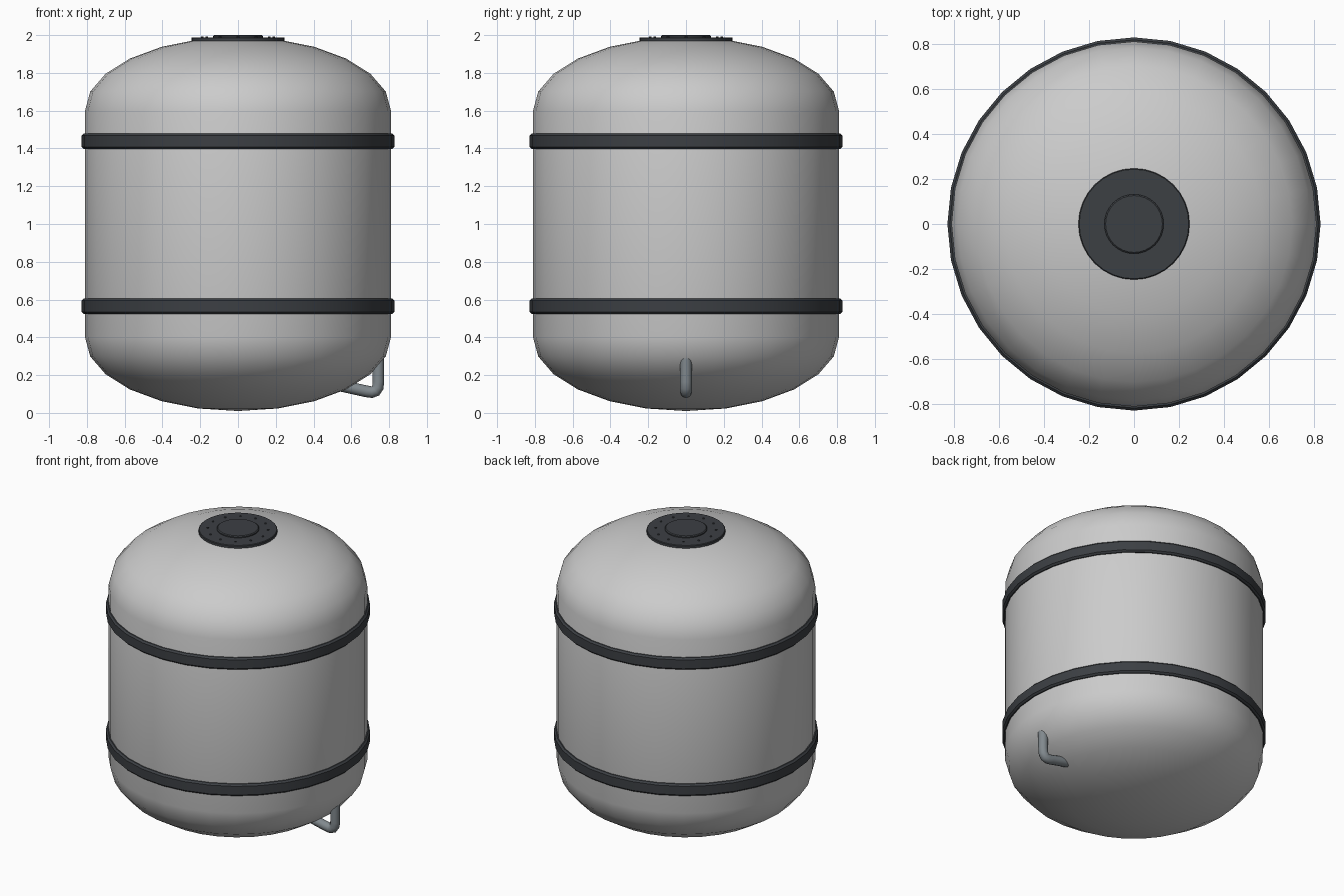
import bpy, bmesh, math
from math import sin, cos, pi, radians

if "Cube" in bpy.data.objects:
    bpy.data.objects.remove(bpy.data.objects["Cube"])

SIDES = 32


def material(name, rgb):
    m = bpy.data.materials.new(name)
    m.diffuse_color = (*rgb, 1)
    m.use_nodes = True
    m.node_tree.nodes["Principled BSDF"].inputs["Base Color"].default_value = m.diffuse_color
    return m


dark = material("dark_metal", (0.045, 0.05, 0.057))
steel = material("pipe_steel", (0.22, 0.25, 0.27))


def finish(ob, mat=None, angle=30):
    if mat:
        ob.data.materials.append(mat)
    bpy.ops.object.select_all(action='DESELECT')
    ob.select_set(True)
    bpy.context.view_layer.objects.active = ob
    bpy.ops.object.shade_smooth_by_angle(angle=radians(angle))
    return ob


def lathe(name, profile, sides=SIDES, mat=None, closed=False, loc=(0, 0, 0)):
    """Revolve (radius, z) points about z; radius 0 makes a pole."""
    bm = bmesh.new()
    rings = []
    for r, z in profile:
        n = sides if r > 1e-5 else 1
        rings.append([bm.verts.new((r * cos(2 * pi * i / sides), r * sin(2 * pi * i / sides), z))
                      for i in range(n)])
    pairs = list(zip(rings, rings[1:])) + ([(rings[-1], rings[0])] if closed else [])
    for a, b in pairs:
        for i in range(sides):
            j = (i + 1) % sides
            quad = [a[i % len(a)], a[j % len(a)], b[j % len(b)], b[i % len(b)]]
            bm.faces.new(list(dict.fromkeys(quad)))
    bmesh.ops.recalc_face_normals(bm, faces=bm.faces)
    me = bpy.data.meshes.new(name)
    bm.to_mesh(me)
    bm.free()
    ob = bpy.data.objects.new(name, me)
    ob.location = loc
    bpy.context.collection.objects.link(ob)
    return finish(ob, mat)


# Tank body: straight wall between two elliptical domes
R, H = 0.81, 0.39
arc = [radians(15 * k) for k in range(7)]
bottom = [(R * cos(a), 0.4 - H * sin(a)) for a in reversed(arc)]
top = [(R * cos(a), 1.6 + H * sin(a)) for a in arc]
lathe("tank_body", bottom + top)

# Two strap bands with chamfered edges
for name, z in (("lower_band", 0.565), ("upper_band", 1.438)):
    h, c, r = 0.041, 0.011, 0.828
    lathe(name, [(0.79, z - h), (r - c, z - h), (r, z - h + c),
                 (r, z + h - c), (r - c, z + h), (0.79, z + h)], mat=dark, closed=True)

# Hatch flange and raised lid
lathe("hatch_flange", [(0, 1.955), (0.247, 1.955), (0.247, 1.984), (0.243, 1.988), (0, 1.988)], mat=dark)
lathe("hatch_lid", [(0, 1.98), (0.132, 1.98), (0.132, 1.995), (0.126, 2.0), (0, 2.0)], mat=dark)

# Ring of flange bolts
for k in range(12):
    a = 2 * pi * k / 12
    lathe(f"flange_bolt_{k + 1}", [(0, -0.005), (0.007, -0.005), (0.007, 0.004), (0, 0.004)],
          sides=8, mat=dark, loc=(0.19 * cos(a), 0.19 * sin(a), 1.988))

# Drain pipe: bent tube on the lower right of the tank
cu = bpy.data.curves.new("drain_pipe", 'CURVE')
cu.dimensions = '3D'
cu.bevel_depth = 0.031
cu.bevel_resolution = 4
cu.use_fill_caps = True
path = [(0.743, 0.32), (0.743, 0.165), (0.74, 0.135), (0.728, 0.116), (0.708, 0.11),
        (0.68, 0.114), (0.48, 0.158)]
sp = cu.splines.new('POLY')
sp.points.add(len(path) - 1)
for p, (x, z) in zip(sp.points, path):
    p.co = (x, 0, z, 1)
pipe = bpy.data.objects.new("drain_pipe", cu)
bpy.context.collection.objects.link(pipe)
bpy.ops.object.select_all(action='DESELECT')
pipe.select_set(True)
bpy.context.view_layer.objects.active = pipe
bpy.ops.object.convert(target='MESH')
finish(bpy.context.object, steel, 50)
